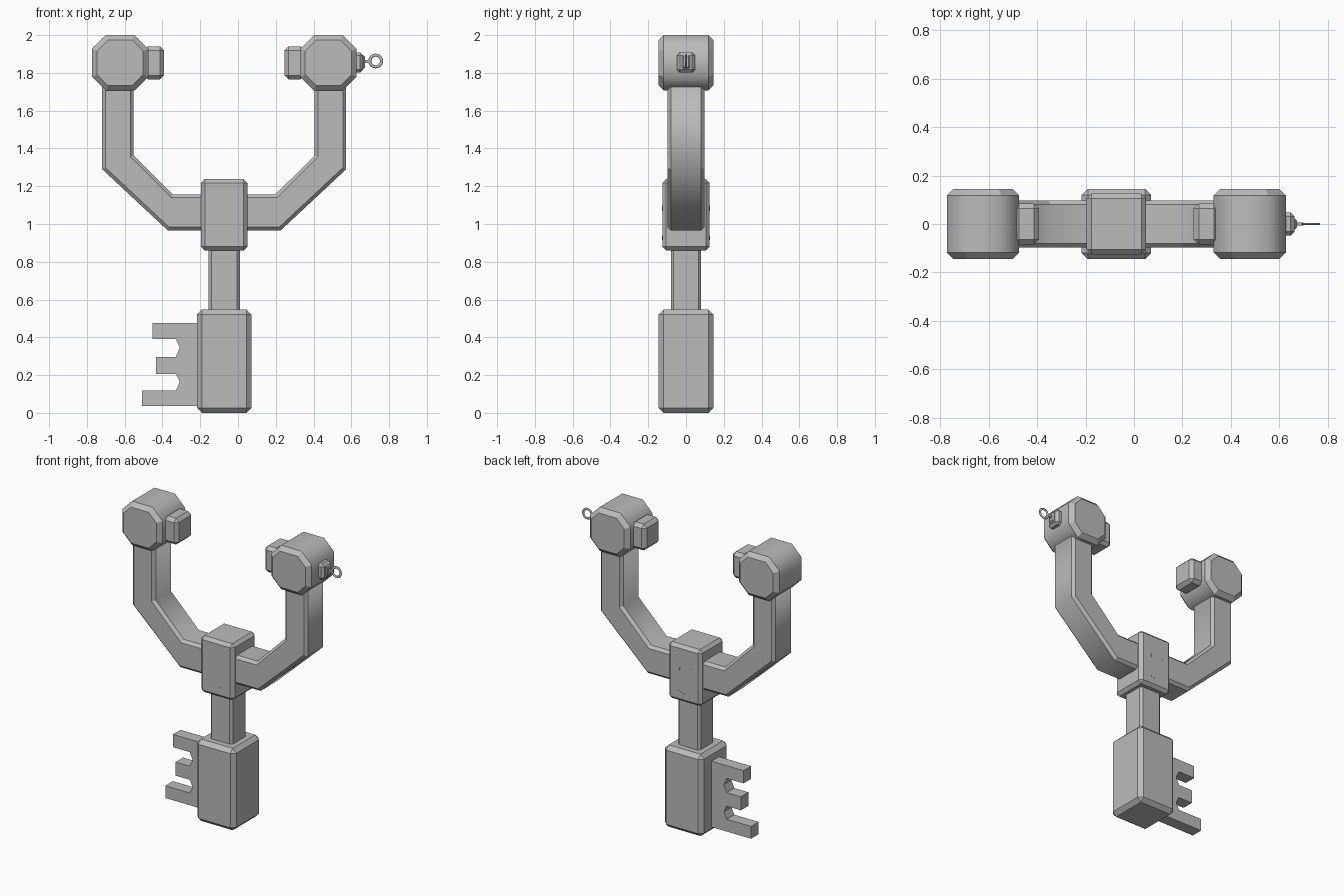
import bpy, bmesh, math
from mathutils import Vector

cube = bpy.data.objects.get("Cube")
if cube:
    bpy.data.objects.remove(cube)

MID = -0.073          # x of the symmetry plane of the fork
HEAD_Z = 1.853

grey = bpy.data.materials.new("plain grey")
grey.use_nodes = True
grey.diffuse_color = (0.5, 0.5, 0.5, 1)
grey.node_tree.nodes["Principled BSDF"].inputs["Base Color"].default_value = (0.5, 0.5, 0.5, 1)


def finish(name, bm):
    bmesh.ops.recalc_face_normals(bm, faces=bm.faces)
    mesh = bpy.data.meshes.new(name)
    bm.to_mesh(mesh)
    bm.free()
    mesh.materials.append(grey)
    obj = bpy.data.objects.new(name, mesh)
    bpy.context.collection.objects.link(obj)
    return obj


def box(name, low, high, bevel=0.0):
    """Chamfered box between two corners."""
    bm = bmesh.new()
    bmesh.ops.create_cube(bm, size=1)
    low, high = Vector(low), Vector(high)
    for v in bm.verts:
        v.co = (low + high) / 2 + v.co * (high - low)
    if bevel:
        bmesh.ops.bevel(bm, geom=bm.edges[:], offset=bevel, segments=1,
                        affect='EDGES', clamp_overlap=True)
    return finish(name, bm)


def prism(name, outline, half, bevel=0.0, smooth=False):
    """Outline in x and z, extruded along y, with chamfered front and back rims."""
    bm = bmesh.new()
    face = bm.faces.new([bm.verts.new((x, -half, z)) for x, z in outline])
    ext = bmesh.ops.extrude_face_region(bm, geom=[face])
    for v in ext["geom"]:
        if isinstance(v, bmesh.types.BMVert):
            v.co.y = half
    bmesh.ops.recalc_face_normals(bm, faces=bm.faces)
    if bevel:
        rims = [e for e in bm.edges if abs(e.verts[0].co.y - e.verts[1].co.y) < 0.001]
        bmesh.ops.bevel(bm, geom=rims, offset=bevel, segments=1, affect='EDGES')
    bm.normal_update()
    if smooth:
        # Sides blend into each other; chamfers and caps stay crisp
        for f in bm.faces:
            f.smooth = True
        for e in bm.edges:
            e.smooth = all(abs(f.normal.y) < 0.1 for f in e.link_faces)
    return finish(name, bm)


def cut_corner_outline(cx, cz, rx, rz, cut):
    pts = []
    for sx, sz in ((1, 1), (-1, 1), (-1, -1), (1, -1)):
        pair = [(cx + sx * rx, cz + sz * (rz - cut)), (cx + sx * (rx - cut), cz + sz * rz)]
        pts += pair if sx * sz > 0 else pair[::-1]
    return pts


# Handle, shaft and centre block
box("handle", (-0.217, -0.145, 0), (0.071, 0.145, 0.547), 0.026)
box("shaft", (-0.155, -0.08, 0.5), (0.01, 0.08, 0.9), 0.015)
box("centre_block", (-0.196, -0.125, 0.86), (0.05, 0.125, 1.237), 0.02)

# Forked arms as one mirrored outline
outer = [(0.646, 1.75), (0.646, 1.29), (0.298, 0.965)]
inner = [(0.272, 1.157), (0.479, 1.363), (0.479, 1.75)]
right = [(MID + x, z) for x, z in outer[::-1] + inner[::-1]]
loop = [(MID + x, z) for x, z in outer + [(-x, z) for x, z in outer[::-1]]]
loop += [(MID - x, z) for x, z in inner[::-1]] + [(MID + x, z) for x, z in inner]
prism("forked_arms", loop, 0.098, 0.018, True)

# Octagonal heads with inward facing pads
for side, label in ((1, "left"), (-1, "right")):
    cx = MID + side * 0.551
    prism(label + "_head", cut_corner_outline(cx, HEAD_Z, 0.149, 0.147, 0.073),
          0.145, 0.027, True)
    xs = sorted((MID + side * 0.319, MID + side * 0.425))
    box(label + "_pad", (xs[0], -0.085, HEAD_Z - 0.088), (xs[1], 0.085, HEAD_Z + 0.088), 0.022)

# Key teeth
teeth = [(-0.19, 0.477), (-0.453, 0.477), (-0.453, 0.392), (-0.329, 0.392),
         (-0.308, 0.345), (-0.329, 0.297), (-0.434, 0.297), (-0.434, 0.207),
         (-0.329, 0.207), (-0.308, 0.164), (-0.329, 0.119), (-0.509, 0.119),
         (-0.509, 0.037), (-0.19, 0.037)]
prism("key_teeth", teeth, 0.04)

# Ring mount, stem and ring
box("ring_mount", (0.6, -0.047, HEAD_Z - 0.052), (0.663, 0.047, HEAD_Z + 0.056), 0.016)
box("ring_collar", (0.65, -0.022, HEAD_Z - 0.03), (0.673, 0.022, HEAD_Z + 0.04), 0.008)
box("ring_stem", (0.66, -0.006, HEAD_Z), (0.7, 0.006, HEAD_Z + 0.016))
bpy.ops.mesh.primitive_torus_add(major_segments=24, minor_segments=8, major_radius=0.031,
                                 minor_radius=0.008, location=(0.729, 0, HEAD_Z + 0.01),
                                 rotation=(math.pi / 2, 0, 0))
ring = bpy.context.object
ring.name = "ring"
ring.scale.z = 0.6
ring.data.materials.append(grey)
bpy.ops.object.shade_smooth()

# Small marks on the front and back of the centre block
for name, x, z, w, h in (("mark_a", -0.122, 1.088, 0.008, 0.02),
                         ("mark_b", -0.038, 1.078, 0.008, 0.02)):
    box(name, (x - w / 2, -0.126, z - h / 2), (x + w / 2, 0.126, z + h / 2))
prism("mark_c", [(-0.075, 0.916), (-0.02, 0.935), (-0.02, 0.939), (-0.075, 0.92)], 0.126)
